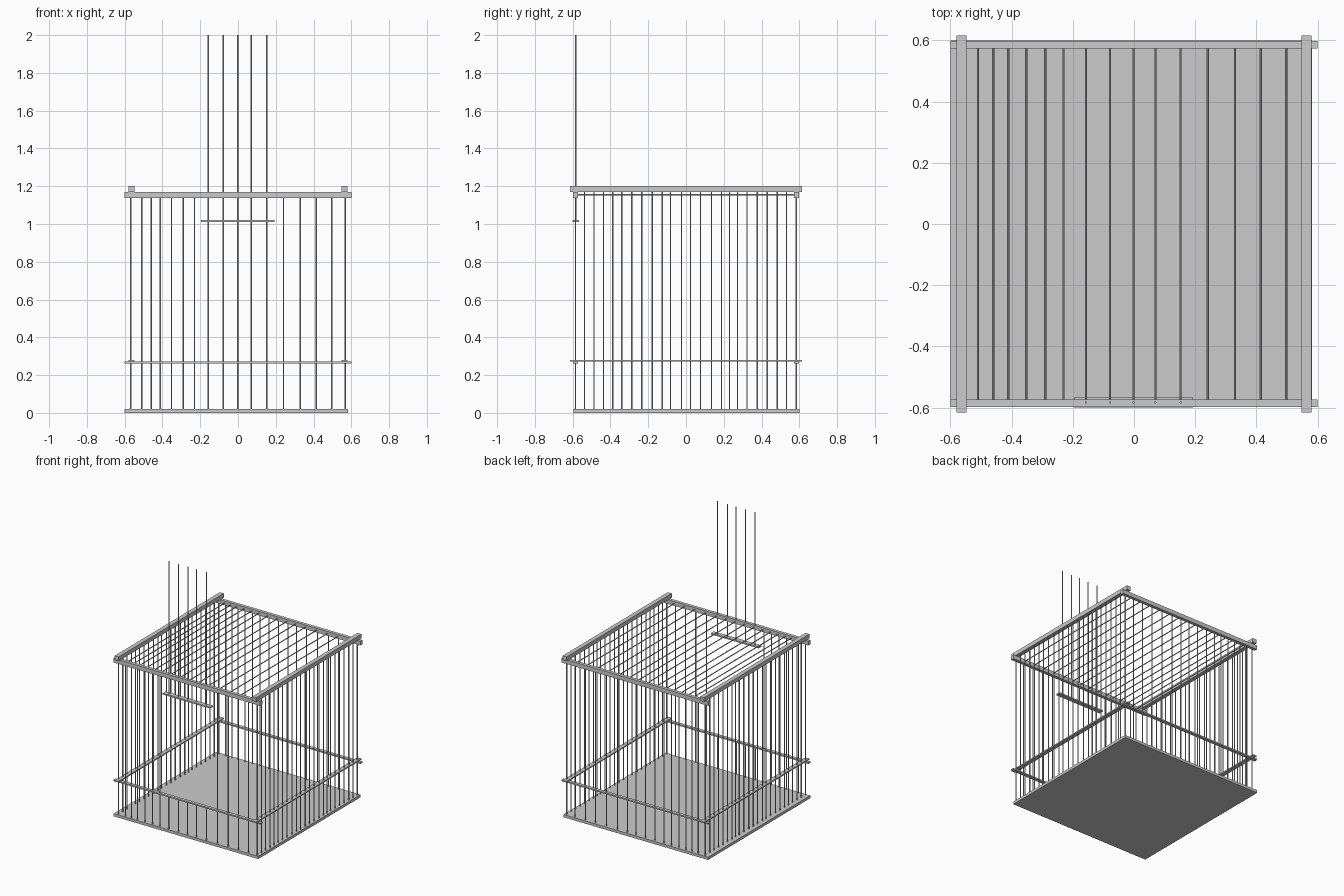
import bpy

if "Cube" in bpy.data.objects:
    bpy.data.objects.remove(bpy.data.objects["Cube"])

BAR_R = 0.0036


def box(name, x0, x1, y0, y1, z0, z1):
    bpy.ops.mesh.primitive_cube_add(size=1, location=((x0 + x1) / 2, (y0 + y1) / 2, (z0 + z1) / 2))
    o = bpy.context.object
    o.name = name
    o.scale = (x1 - x0, y1 - y0, z1 - z0)
    bpy.ops.object.transform_apply(location=False, rotation=False, scale=True)
    return o


def bar(name, p, axis, a, b):
    """Thin round bar along z or y, from a to b; p gives the other two coordinates."""
    mid = (a + b) / 2
    loc = (p[0], p[1], mid) if axis == 'z' else (p[0], mid, p[1])
    rot = (0, 0, 0) if axis == 'z' else (1.5707963, 0, 0)
    bpy.ops.mesh.primitive_cylinder_add(vertices=12, radius=BAR_R, depth=b - a, location=loc, rotation=rot)
    o = bpy.context.object
    o.name = name
    bpy.ops.object.shade_smooth_by_angle()
    return o


# floor board
box("floor", -0.60, 0.582, -0.595, 0.60, 0, 0.02)

# top and middle frames: x rails below, y rails resting on them
for s, side in ((-1, "front"), (1, "back")):
    y = s * 0.585
    box(side + "_top_rail", -0.60, 0.60, y - 0.012, y + 0.012, 1.138, 1.169)
    box(side + "_middle_rail", -0.60, 0.60, y - 0.012, y + 0.012, 0.261, 0.271)
for s, side in ((-1, "left"), (1, "right")):
    x = s * 0.563
    box(side + "_top_rail", x - 0.016, x + 0.016, -0.615, 0.615, 1.169, 1.20)
    box(side + "_middle_rail", x - 0.016, x + 0.016, -0.615, 0.615, 0.271, 0.280)

# front, back and roof bars share the same spacing
xs = [-0.51, -0.46, -0.411, -0.352, -0.29, -0.23, -0.157, -0.078, -0.002,
      0.07, 0.152, 0.241, 0.33, 0.414, 0.497]
door = xs[6:11]
for x in xs + [-0.567, 0.567]:
    bar("back_bar", (x, 0.585), 'z', 0.015, 1.15)
    # bars under the doorway stop at the middle rail
    bar("front_bar", (x, -0.585), 'z', 0.015, 0.268 if x in door else 1.15)
for x in xs:
    bar("roof_bar", (x, 1.154), 'y', -0.585, 0.585)

# side bars
ys = [-0.537, -0.487, -0.437, -0.387, -0.34, -0.288, -0.235, -0.179, -0.125, -0.082,
      -0.024, 0.024, 0.077, 0.135, 0.188, 0.23, 0.273, 0.323, 0.378, 0.431, 0.484, 0.532, 0.582]
for x in (-0.567, 0.567):
    for y in ys:
        bar("side_bar", (x, y), 'z', 0.015, 1.18)

# raised sliding door
box("door_bottom_bar", -0.196, 0.192, -0.60, -0.567, 1.01, 1.02)
for x in door:
    bar("door_bar", (x, -0.583), 'z', 1.012, 2.0)
